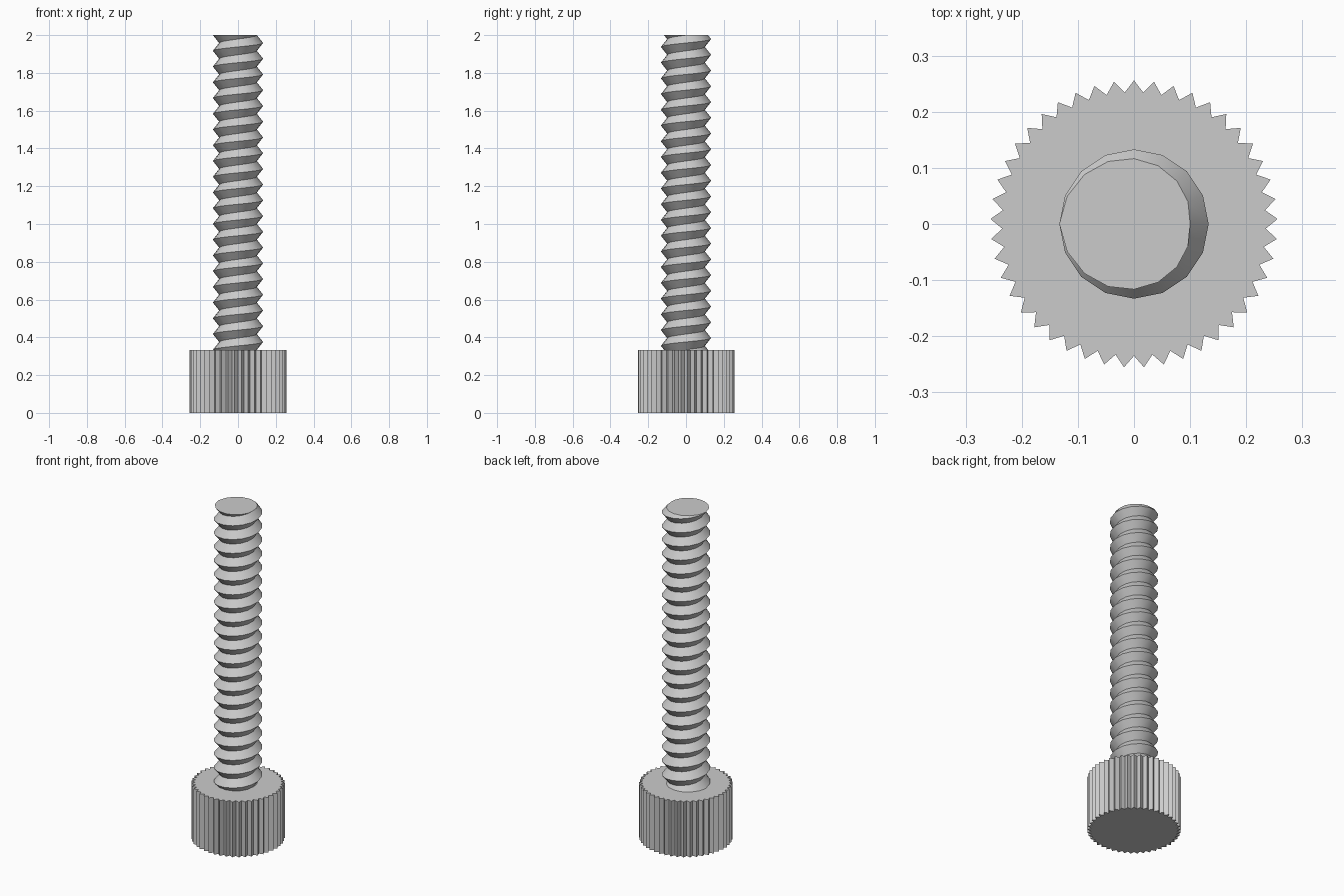
import bpy, bmesh, math
from math import cos, sin, pi, radians

HEIGHT, HEAD_TOP = 2.0, 0.333
SIDES, PITCH = 16, 0.0833
CREST, ROOT = 0.133, 0.1
TEETH = 45

cube = bpy.data.objects.get("Cube")
if cube:
    bpy.data.objects.remove(cube, do_unlink=True)

grey = bpy.data.materials.new("plain grey")
grey.use_nodes = True
colour = (0.6, 0.6, 0.6, 1)
grey.diffuse_color = colour
grey.node_tree.nodes["Principled BSDF"].inputs["Base Color"].default_value = colour


def finish(bm, name, smooth=False):
    bmesh.ops.recalc_face_normals(bm, faces=bm.faces)
    mesh = bpy.data.meshes.new(name)
    bm.to_mesh(mesh)
    bm.free()
    mesh.materials.append(grey)
    obj = bpy.data.objects.new(name, mesh)
    bpy.context.collection.objects.link(obj)
    if smooth:
        bpy.ops.object.select_all(action="DESELECT")
        obj.select_set(True)
        bpy.context.view_layer.objects.active = obj
        bpy.ops.object.shade_smooth_by_angle(angle=radians(30))
    return obj


# Knurled head: toothed outline extruded upward
bm = bmesh.new()
outline = []
for i in range(2 * TEETH):
    a = pi / 2 + pi * i / TEETH
    r = 0.235 if i % 2 else 0.256
    outline.append(bm.verts.new((r * cos(a), r * sin(a), 0)))
base = bm.faces.new(outline)
top = bmesh.ops.extrude_face_region(bm, geom=[base], use_keep_orig=True)["geom"]
bmesh.ops.translate(bm, vec=(0, 0, HEAD_TOP),
                    verts=[v for v in top if isinstance(v, bmesh.types.BMVert)])
finish(bm, "knurled_head")

# Threaded shaft: right-handed helical ridge, trimmed flat at both ends
bm = bmesh.new()
crest, root = [], []
turns = math.ceil((HEIGHT - HEAD_TOP) / PITCH) + 4
for i in range(turns * SIDES + 1):
    a = pi + 2 * pi * i / SIDES
    z = HEIGHT + PITCH * (i / SIDES - turns + 2)
    crest.append(bm.verts.new((CREST * cos(a), CREST * sin(a), z)))
    root.append(bm.verts.new((ROOT * cos(a), ROOT * sin(a), z + PITCH / 2)))
for i in range(turns * SIDES):
    bm.faces.new((crest[i], crest[i + 1], root[i + 1], root[i]))
    j = i + SIDES
    if j < turns * SIDES:
        bm.faces.new((root[i], root[i + 1], crest[j + 1], crest[j]))
for z, side in ((HEAD_TOP - 0.01, -1), (HEIGHT, 1)):
    cut = bmesh.ops.bisect_plane(bm, geom=bm.verts[:] + bm.edges[:] + bm.faces[:],
                                 plane_co=(0, 0, z), plane_no=(0, 0, side),
                                 clear_outer=True)["geom_cut"]
    rim = [e for e in cut if isinstance(e, bmesh.types.BMEdge)]
    bmesh.ops.contextual_create(bm, geom=rim)
finish(bm, "threaded_shaft", smooth=True)
